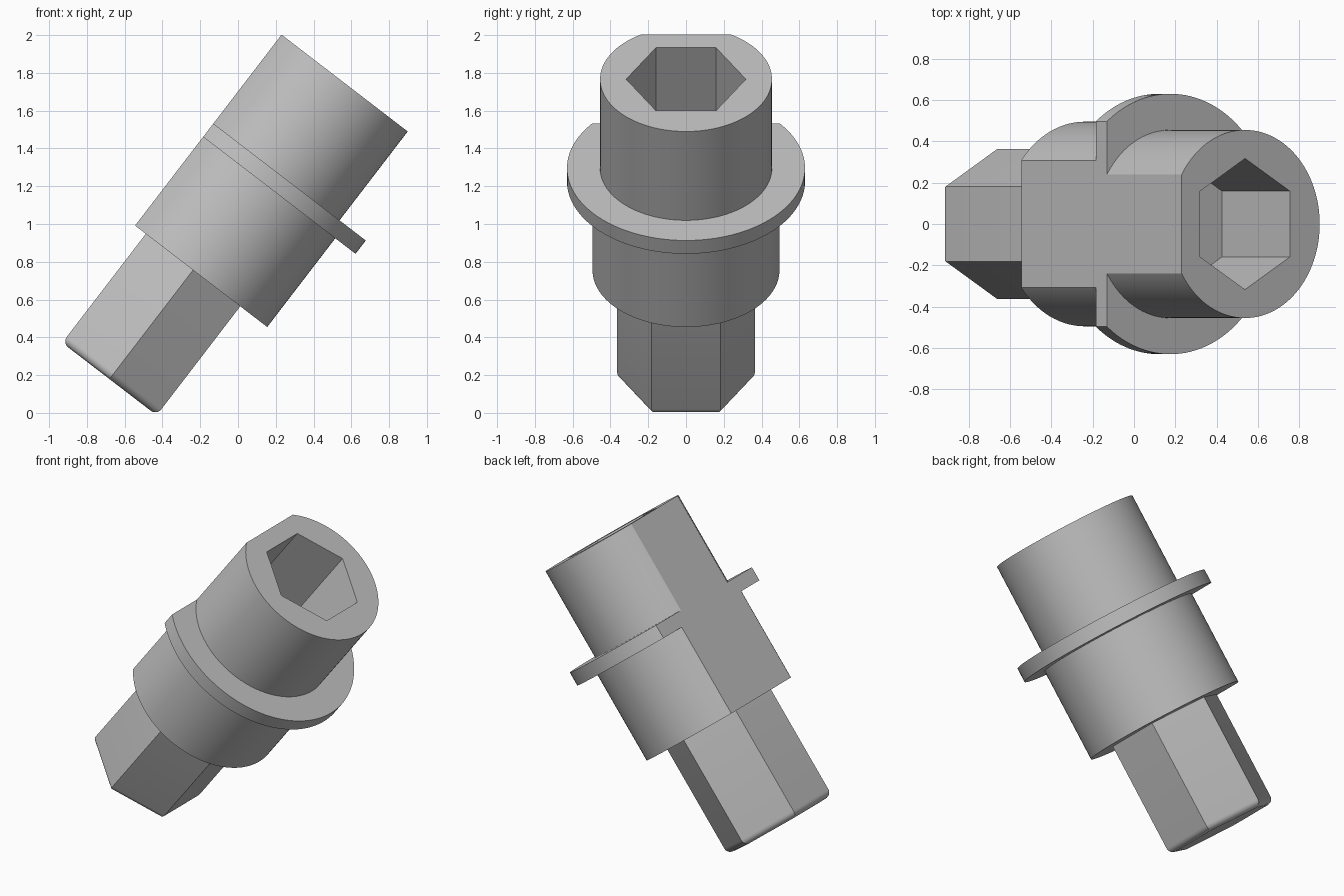
import bpy
import bmesh
from math import radians, tau
from mathutils import Matrix, Vector

cube = bpy.data.objects.get("Cube")
if cube:
    bpy.data.objects.remove(cube)

TILT = radians(37.5)
# Local frame: origin at the collar's lower face, z along the tool axis
PLACE = Matrix.Translation((-0.238, 0, 0.756)) @ Matrix.Rotation(TILT, 4, "Y")

steel = bpy.data.materials.new("grey steel")
steel.use_nodes = True
GREY = (0.52, 0.52, 0.52, 1)
steel.diffuse_color = GREY
steel.node_tree.nodes["Principled BSDF"].inputs["Base Color"].default_value = GREY


def make_object(name, bm):
    bmesh.ops.recalc_face_normals(bm, faces=bm.faces)
    mesh = bpy.data.meshes.new(name)
    bm.to_mesh(mesh)
    bm.free()
    mesh.materials.append(steel)
    obj = bpy.data.objects.new(name, mesh)
    obj.matrix_world = PLACE
    bpy.context.collection.objects.link(obj)
    return obj


def hex_prism(radius, low, high):
    """Hexagonal prism with two corners on the y axis."""
    bm = bmesh.new()
    bmesh.ops.create_cone(
        bm, cap_ends=True, segments=6, radius1=radius, radius2=radius, depth=high - low,
        matrix=Matrix.Translation((0, 0, (low + high) / 2)))
    # Turn so that a corner lies on the y axis
    corner = max(bm.verts, key=lambda v: v.co.y).co
    if abs(corner.x) > 0.01:
        bmesh.ops.rotate(bm, verts=bm.verts, matrix=Matrix.Rotation(tau / 12, 3, "Z"))
    return bm


def smooth(obj):
    bpy.ops.object.select_all(action="DESELECT")
    obj.select_set(True)
    bpy.context.view_layer.objects.active = obj
    bpy.ops.object.shade_smooth_by_angle(angle=radians(25))


# Turned body: lower barrel, flange and upper barrel in one profile
LENGTH = 1.274
profile = [(0.495, 0), (0.495, 0.592), (0.63, 0.592),
           (0.63, 0.681), (0.455, 0.681), (0.455, LENGTH)]
bm = bmesh.new()
verts = [bm.verts.new((r, 0, z)) for r, z in profile]
edges = [bm.edges.new(pair) for pair in zip(verts, verts[1:])]
bmesh.ops.spin(bm, geom=verts + edges, cent=(0, 0, 0), axis=(0, 0, 1),
               angle=tau, steps=128, use_merge=True)
bmesh.ops.remove_doubles(bm, verts=bm.verts, dist=0.0001)
bmesh.ops.holes_fill(bm, edges=bm.edges)

# Flat milled along the whole body
bmesh.ops.bisect_plane(bm, geom=bm.verts[:] + bm.edges[:] + bm.faces[:],
                       plane_co=(-0.387, 0, 0), plane_no=(-1, 0, 0), clear_outer=True)
bmesh.ops.holes_fill(bm, edges=[e for e in bm.edges if e.is_boundary])
body = make_object("flanged_body", bm)

# Hexagonal socket in the upper end
cutter = make_object("socket_cutter", hex_prism(0.317, LENGTH - 0.54, LENGTH + 0.2))
cutter.hide_render = True
cut = body.modifiers.new("socket", "BOOLEAN")
cut.operation = "DIFFERENCE"
cut.solver = "EXACT"
cut.object = cutter
bpy.context.view_layer.objects.active = body
bpy.ops.object.modifier_apply(modifier=cut.name)
bpy.data.objects.remove(cutter)
smooth(body)

# Hexagonal drive shank with a rounded lower rim
END = -0.727
bm = hex_prism(0.364, END, 0.02)
rim = [e for e in bm.edges if all(v.co.z < END + 0.01 for v in e.verts)]
bmesh.ops.bevel(bm, geom=rim, offset=0.04, segments=6, profile=0.5, affect="EDGES")
shank = make_object("hex_shank", bm)
smooth(shank)
